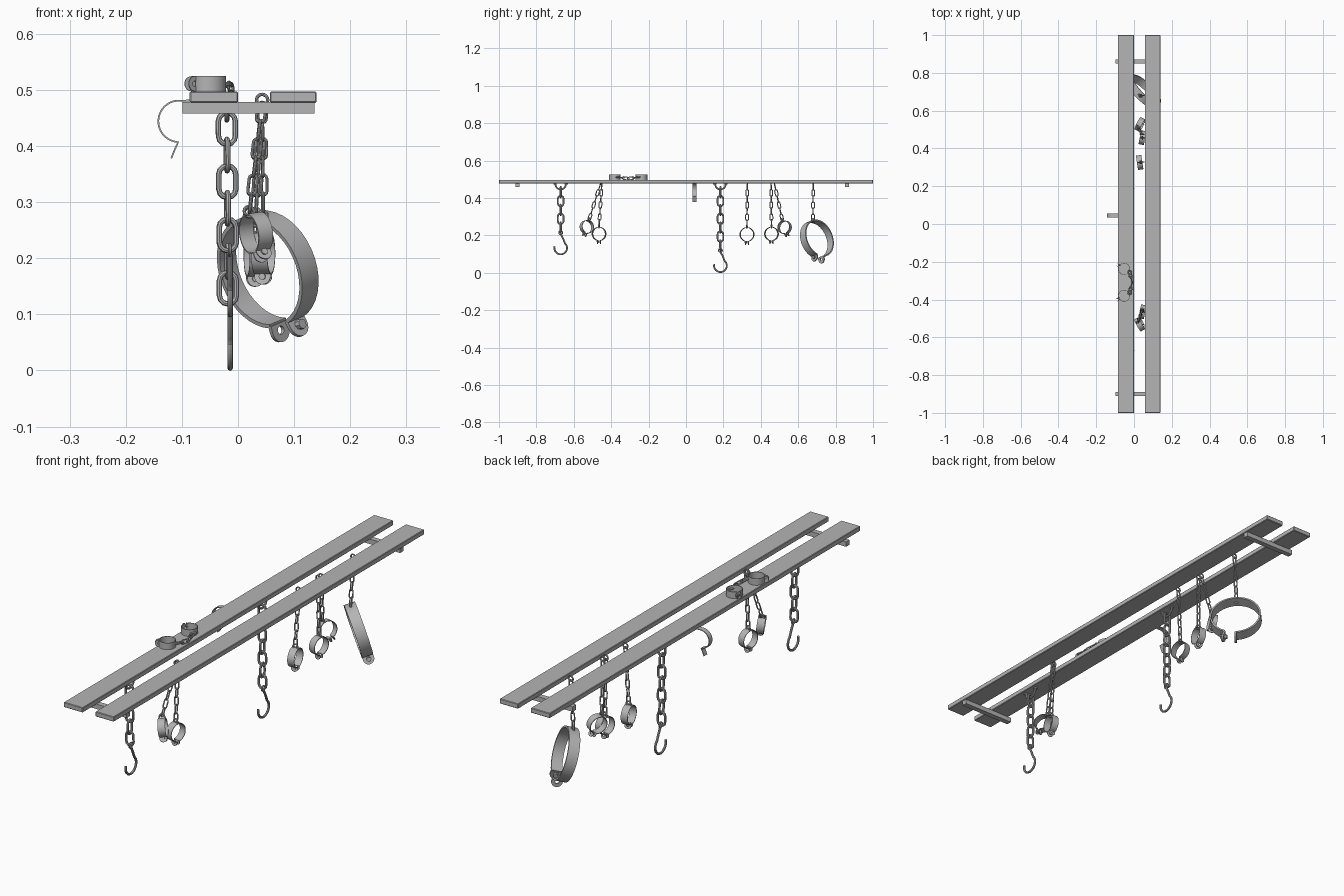
import bpy, bmesh
from math import sin, cos, radians, pi
from mathutils import Vector, Matrix

if "Cube" in bpy.data.objects:
    bpy.data.objects.remove(bpy.data.objects["Cube"])

grey = bpy.data.materials.new("plain_grey")
grey.use_nodes = True
COLOUR = (0.46, 0.46, 0.46, 1)
grey.diffuse_color = COLOUR
grey.node_tree.nodes["Principled BSDF"].inputs["Base Color"].default_value = COLOUR
UP = Vector((0, 0, 1))


def frame(loc, up, axis):
    """Matrix whose local z follows axis and local y leans to up."""
    z = Vector(axis).normalized()
    y = Vector(up)
    y = (y - z * y.dot(z)).normalized()
    m = Matrix((y.cross(z), y, z)).transposed().to_4x4()
    m.translation = Vector(loc)
    return m


def finish(mesh):
    mesh.materials.clear()
    mesh.materials.append(grey)
    for p in mesh.polygons:
        p.use_smooth = True
    mesh.set_sharp_from_angle(angle=radians(40))
    return mesh


def place(name, mesh, matrix=Matrix()):
    ob = bpy.data.objects.new(name, mesh)
    bpy.context.collection.objects.link(ob)
    ob.matrix_world = matrix
    return ob


def box(name, lo, hi, bevel=0.0):
    lo, hi = Vector(lo), Vector(hi)
    bm = bmesh.new()
    bmesh.ops.create_cube(bm, size=1)
    bmesh.ops.scale(bm, vec=hi - lo, verts=bm.verts)
    bmesh.ops.translate(bm, vec=(lo + hi) / 2, verts=bm.verts)
    if bevel:
        bmesh.ops.bevel(bm, geom=bm.edges[:], offset=bevel, segments=1, affect='EDGES')
    me = bpy.data.meshes.new(name)
    bm.to_mesh(me)
    bm.free()
    me.materials.append(grey)
    return place(name, me)


def arc(r, a0, a1, n, cx=0, cy=0):
    angles = [radians(a0 + (a1 - a0) * i / n) for i in range(n + 1)]
    return [(cx + r * cos(a), cy + r * sin(a)) for a in angles]


def curve_mesh(name, splines, cyclic, flat=False, **settings):
    """Mesh made from 2D paths: a round wire, or a filled plate when flat."""
    cu = bpy.data.curves.new(name, 'CURVE')
    cu.dimensions = '2D' if flat else '3D'
    cu.fill_mode = 'BOTH' if flat else 'FULL'
    for key, value in settings.items():
        setattr(cu, key, value)
    for pts in splines:
        sp = cu.splines.new('POLY')
        sp.points.add(len(pts) - 1)
        for p, (x, y) in zip(sp.points, pts):
            p.co = (x, y, 0, 1)
        sp.use_cyclic_u = cyclic
    ob = place(name, cu)
    dg = bpy.context.evaluated_depsgraph_get()
    me = bpy.data.meshes.new_from_object(ob.evaluated_get(dg))
    bpy.data.objects.remove(ob)
    return finish(me)


def wire(name, pts, radius, cyclic=False):
    return curve_mesh(name, [pts], cyclic, bevel_depth=radius,
                      bevel_resolution=2, use_fill_caps=True)


def ribbon(name, pts, width, thick):
    """Flat metal strip following a 2D path, its width along local z."""
    pts = [Vector(p) for p in pts]
    bm = bmesh.new()
    rows = []
    for i, p in enumerate(pts):
        t = (pts[min(i + 1, len(pts) - 1)] - pts[max(i - 1, 0)]).normalized()
        n = Vector((-t.y, t.x)) * thick / 2
        rows.append([bm.verts.new((*(p + n * s), w * width / 2))
                     for s, w in ((1, 1), (1, -1), (-1, -1), (-1, 1))])
    for a, b in zip(rows, rows[1:]):
        for k in range(4):
            bm.faces.new((a[k], a[k - 1], b[k - 1], b[k]))
    bm.faces.new(rows[0])
    bm.faces.new(rows[-1][::-1])
    bmesh.ops.recalc_face_normals(bm, faces=bm.faces[:])
    me = bpy.data.meshes.new(name)
    bm.to_mesh(me)
    bm.free()
    return finish(me)


def link_mesh(name, length, width, radius):
    r = width / 2 - radius
    h = length / 2 - radius - r
    pts = arc(r, 0, 180, 6, 0, h) + arc(r, 180, 360, 6, 0, -h)
    return wire(name, pts, radius, True)


big_link = link_mesh("big_link", 0.066, 0.040, 0.0048)
small_link = link_mesh("small_link", 0.042, 0.020, 0.0027)
eye = wire("eye_ring", arc(0.010, 0, 337.5, 15), 0.003, True)


def chain(name, a, b, mesh, pitch):
    a, b = Vector(a), Vector(b)
    d = b - a
    n = max(1, round(d.length / pitch))
    side = d.cross(Vector((1, 0.1, 0.05)))
    for i in range(n):
        normal = side if i % 2 == 0 else side.cross(d)
        place(name, mesh, frame(a + d * (i + 0.5) / n, d, normal))


def shackle(name, loc, up, axis, r, width, tab, gap=14):
    """Open band with two drilled tabs at the gap and a bolt."""
    m = frame(loc, up, axis)
    thick = r * 0.07
    place(name + "_band", ribbon(name + "_band", arc(r, gap - 90, 270 - gap, 36), width, thick), m)
    half = width * 0.5
    outline = [(-half, 0)] + arc(half, 180, 360, 10, 0, -tab)[0:] + [(half, 0)]
    plate = curve_mesh(name + "_tab", [outline, arc(half * 0.36, 0, 330, 11, 0, -tab)],
                       True, flat=True, extrude=thick / 2)
    for s in (-1, 1):
        a = radians(s * gap)
        base = Vector((r * sin(a), -r * cos(a), 0))
        outward = Vector((s * 0.15, -1, 0))
        place(name + "_tab", plate, m @ frame(base, -outward, (1, s * 0.15, 0)))
    # bolt sits in one tab
    bm = bmesh.new()
    bmesh.ops.create_cone(bm, cap_ends=True, segments=8, radius1=half * 0.42,
                          radius2=half * 0.42, depth=thick * 4)
    bolt = bpy.data.meshes.new(name + "_bolt")
    bm.to_mesh(bolt)
    bm.free()
    spot = (-r * sin(radians(gap)) - tab * 0.15, -r * cos(radians(gap)) - tab, 0)
    place(name + "_bolt", finish(bolt), m @ frame(spot, UP, (1, 0, 0)))


# planks and the battens joining them
box("right_plank", (-0.086, -1, 0.477), (0.0, 1, 0.497), 0.002)
box("left_plank", (0.057, -1, 0.477), (0.14, 1, 0.497), 0.002)
for y in (-0.9, 0.86):
    box("batten", (-0.099, y - 0.011, 0.458), (0.136, y + 0.011, 0.478))

# chains with hooks, hung from staples
hook = wire("hook", [(0.0, 0.075), (0.012, 0.052)] + arc(0.034, 48, -195, 22), 0.0048)
staple = wire("staple", arc(0.028, 180, 360, 12), 0.0045)
staple_foot = wire("staple_foot", arc(0.006, 0, 315, 7), 0.003, True)
for y, centre, count in ((-0.67, 0.133, 5), (0.184, 0.038, 7)):
    place("staple", staple, frame((-0.02, y, 0.474), UP, (1, 0, 0)))
    for s in (-1, 1):
        place("staple_foot", staple_foot, frame((-0.02, y + s * 0.03, 0.475), (1, 0, 0), UP))
    bottom = centre + 0.085
    chain("hook_chain", (-0.02, y, 0.455), (-0.018, y, bottom), big_link, 0.048)
    place("hook_eye", eye, frame((-0.015, y, bottom - 0.003), UP, (1, 0, 0)))
    place("hook", hook, frame((-0.014, y, centre), UP, (1, 0, 0)))

# wrist cuffs hanging in the slot: top y, cuff centre, lean, axis, radius
cuffs = (
    (-0.457, (0.032, -0.530, 0.245), (0, 0.45, 1), (1, 0.55, 0.15), 0.035),
    (-0.450, (0.045, -0.465, 0.208), (0, 0, 1), (1, -0.2, 0), 0.036),
    (0.328, (0.030, 0.326, 0.205), (0, 0, 1), (1, 0.15, 0), 0.037),
    (0.455, (0.045, 0.457, 0.208), (0, 0, 1), (1, -0.2, 0), 0.036),
    (0.473, (0.032, 0.527, 0.243), (0, -0.45, 1), (1, -0.5, 0.15), 0.035),
)
for y, centre, up, axis, r in cuffs:
    top = Vector((0.043, y, 0.482))
    m = frame(centre, up, axis)
    lug = m @ Vector((0, r + 0.006, 0))
    place("slot_eye", eye, frame(top, UP, (0, 1, 0)))
    place("cuff_lug", eye, frame(lug, m.col[1].to_3d(), m.col[0].to_3d()))
    chain("cuff_chain", top - UP * 0.006, lug, small_link, 0.034)
    shackle("cuff", centre, up, axis, r, 0.029, 0.005, 9)

# large collar, leaning and turned
centre = Vector((0.053, 0.70, 0.18))
axis = Vector((1, 1, 0)).normalized()
plumb = (UP - axis * 0.3).normalized()
shackle("collar", centre, plumb + Vector((-0.14, 0.14, 0)), axis + UP * 0.3, 0.1, 0.043, 0.013, 13)
lug = centre + plumb * 0.104
place("collar_lug", eye, frame(lug, UP, axis))
place("slot_eye", eye, frame((0.043, 0.68, 0.482), UP, (0, 1, 0)))
chain("collar_chain", (0.043, 0.68, 0.476), lug, small_link, 0.034)

# pair of cuffs lying on the plank
for y, s in ((-0.238, -1), (-0.38, 1)):
    spot = Vector((-0.052, y, 0.511))
    up = Vector((0.85, s * 0.5, 0)).normalized()
    shackle("resting_cuff", spot, up, UP, 0.030, 0.027, 0.003, 9)
    lug = spot + up * 0.034
    place("resting_lug", eye, frame(lug, up, UP))
    chain("resting_chain", lug, (-0.010, -0.309, 0.503), small_link, 0.03)

# bent strip hook on the plank edge
strip = [(-0.06, 0.481), (-0.085, 0.481)] + arc(0.037, 85, 268, 18, -0.105, 0.444) + [(-0.110, 0.400), (-0.119, 0.378)]
place("strip_hook", ribbon("strip_hook", strip, 0.021, 0.003), frame((0, 0.045, 0), UP, (0, -1, 0)))
